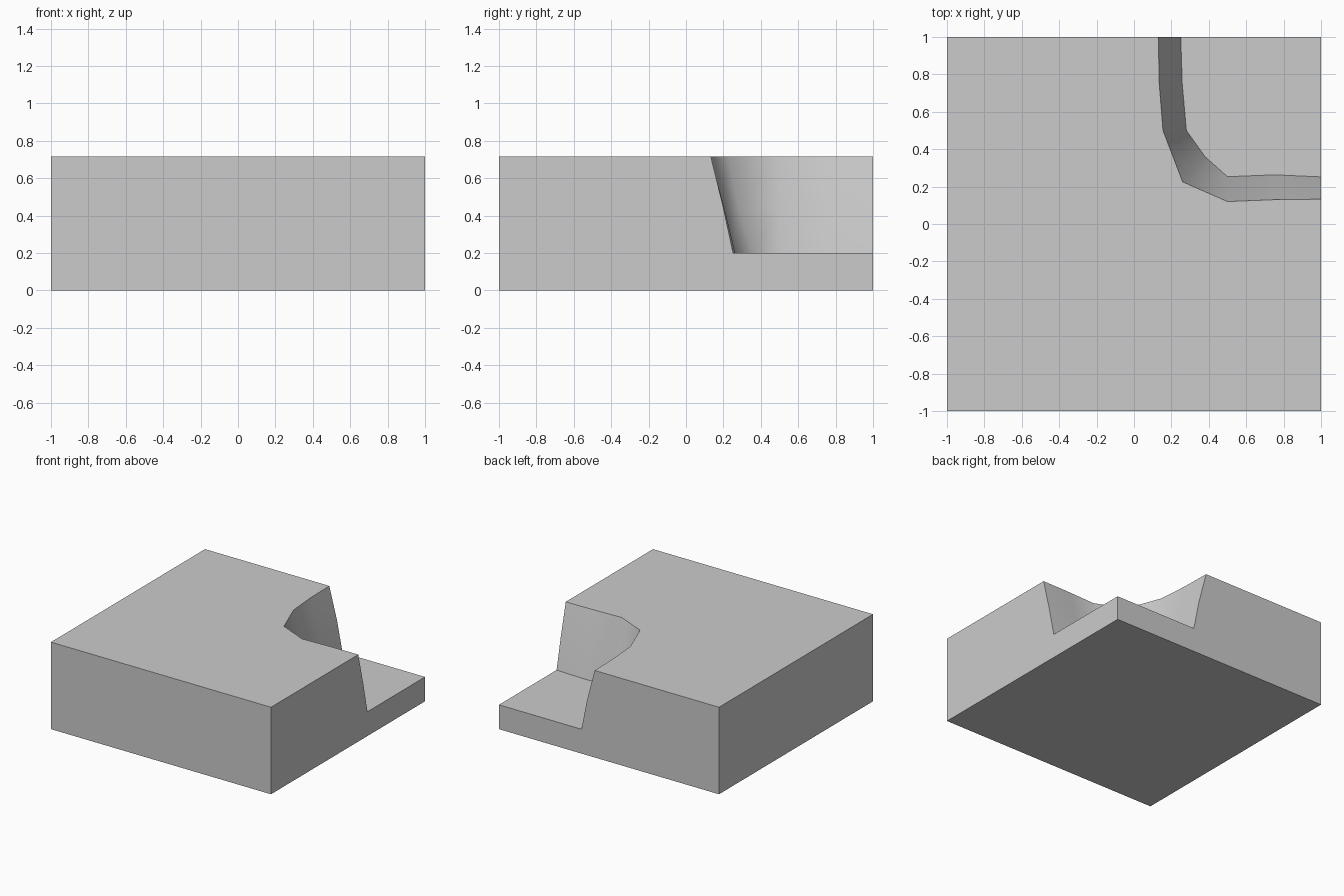
import bpy, bmesh, math

if "Cube" in bpy.data.objects:
    bpy.data.objects.remove(bpy.data.objects["Cube"])

TOP, MID, FLOOR = 0.715, 0.45, 0.2

# cliff contour at three heights, from the back edge round to the right edge
contours = [
    (TOP, [(.13, 1), (.135, .75), (.155, .5), (.26, .225), (.5, .12), (.75, .13), (1, .133)]),
    (MID, [(.20, 1), (.205, .75), (.225, .5), (.305, .28), (.5, .195), (.75, .203), (1, .198)]),
    (FLOOR, [(.25, 1), (.258, .75), (.28, .5), (.38, .36), (.5, .253), (.75, .263), (1, .252)]),
]

bm = bmesh.new()


def vert(x, y, z):
    return bm.verts.new((x, y, z))


rows = [[vert(x, y, z) for x, y in pts] for z, pts in contours]
high, mid, low = rows

# sloped cliff wall
for upper, lower in zip(rows, rows[1:]):
    for i in range(len(upper) - 1):
        bm.faces.new((upper[i], lower[i], lower[i + 1], upper[i + 1]))

# plateau corners, low floor corner and underside
t_bl, t_fl, t_fr = vert(-1, 1, TOP), vert(-1, -1, TOP), vert(1, -1, TOP)
floor_corner = vert(1, 1, FLOOR)
b_bl, b_fl, b_fr, b_br = [vert(x, y, 0) for x, y in ((-1, 1), (-1, -1), (1, -1), (1, 1))]

bm.faces.new([t_bl, t_fl, t_fr] + high[::-1])            # plateau
bm.faces.new(low + [floor_corner])                       # low floor
bm.faces.new((b_bl, b_br, b_fr, b_fl))                   # underside
bm.faces.new((t_fl, b_fl, b_fr, t_fr))                   # front side
bm.faces.new((t_bl, b_bl, b_fl, t_fl))                   # left side
bm.faces.new([b_fr, b_br, floor_corner] + [r[-1] for r in rows[::-1]] + [t_fr])  # right side
bm.faces.new([b_br, b_bl, t_bl] + [r[0] for r in rows] + [floor_corner])         # back side
bmesh.ops.recalc_face_normals(bm, faces=bm.faces)

mesh = bpy.data.meshes.new("cliff_corner_tile")
bm.to_mesh(mesh)
bm.free()
tile = bpy.data.objects.new("cliff_corner_tile", mesh)
bpy.context.collection.objects.link(tile)

# smooth cliff wall, crisp block edges
bpy.context.view_layer.objects.active = tile
tile.select_set(True)
bpy.ops.object.shade_smooth_by_angle(angle=math.radians(45))
